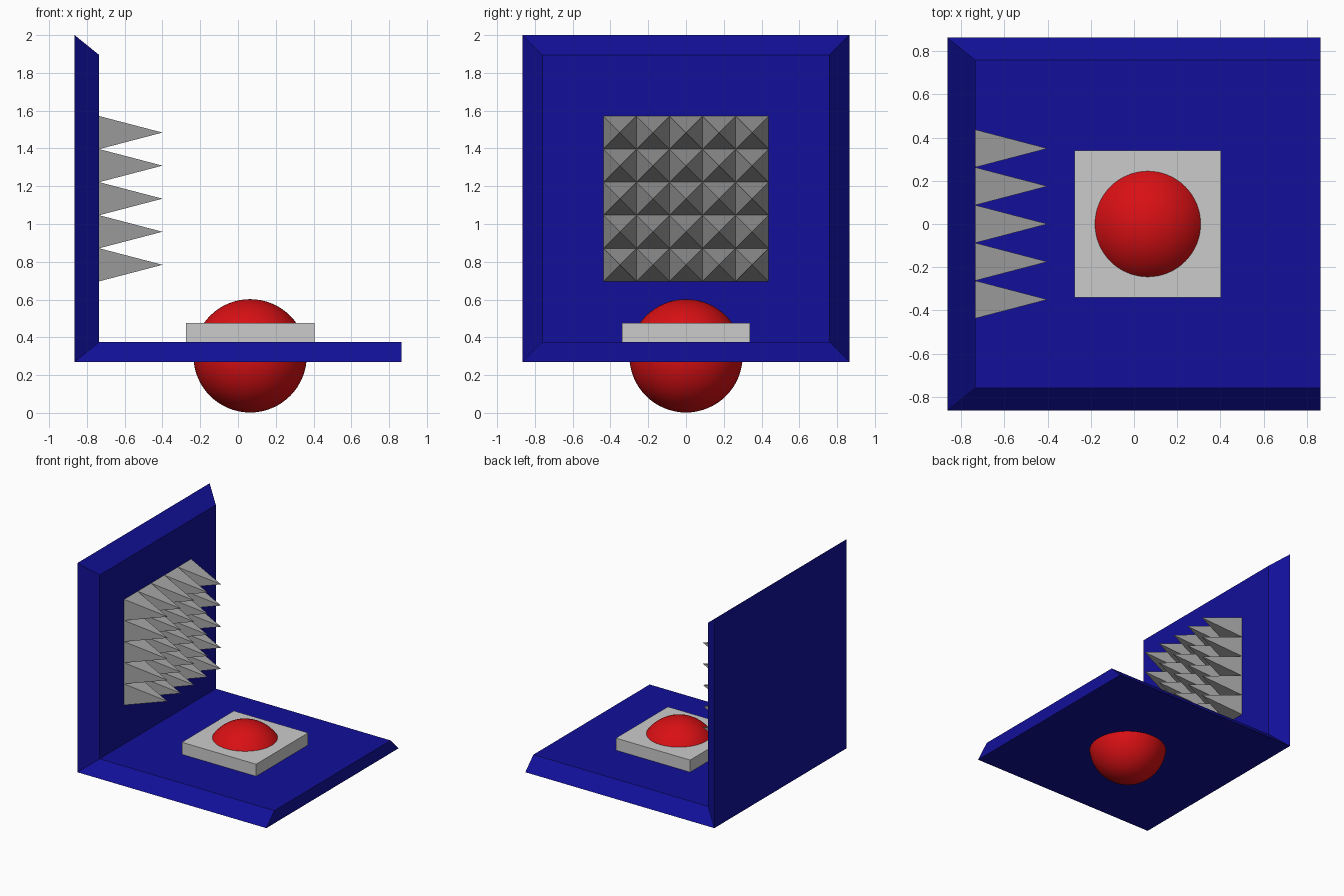
import bpy, bmesh
from math import pi
from mathutils import Matrix, Vector

if "Cube" in bpy.data.objects:
    bpy.data.objects.remove(bpy.data.objects["Cube"])


def material(name, rgb):
    m = bpy.data.materials.new(name)
    m.diffuse_color = (*rgb, 1)
    m.use_nodes = True
    m.node_tree.nodes["Principled BSDF"].inputs["Base Color"].default_value = m.diffuse_color
    return m


def finish(name, bm, mat=None):
    bmesh.ops.recalc_face_normals(bm, faces=bm.faces)
    me = bpy.data.meshes.new(name)
    bm.to_mesh(me)
    bm.free()
    ob = bpy.data.objects.new(name, me)
    bpy.context.collection.objects.link(ob)
    if mat:
        me.materials.append(mat)
    return ob


blue = material("blue", (0.006, 0.005, 0.32))
red = material("red", (0.69, 0.005, 0.007))
dark_grey = material("dark_grey", (0.37, 0.37, 0.37))

HALF, INNER = 0.865, 0.76        # outer half width, half width inside the bevels
WALL_X, FLOOR_Z = -0.735, 0.375  # inner faces of wall and floor
BOTTOM, PITCH = 0.27, 0.175      # underside height, spike spacing

# L-shaped wall and floor: six-point profile, inner points drawn in to form bevels
profile = [(-HALF, BOTTOM, HALF), (HALF, BOTTOM, HALF), (HALF, FLOOR_Z, INNER),
           (WALL_X, FLOOR_Z, INNER), (WALL_X, 1.895, INNER), (-HALF, 2.0, HALF)]
bm = bmesh.new()
near, far = ([bm.verts.new((x, s * y, z)) for x, z, y in profile] for s in (-1, 1))
for i in range(6):
    j = (i + 1) % 6
    bm.faces.new((near[i], near[j], far[j], far[i]))
for side in (near, far):
    # split each side along the inner/outer corner into floor and wall bevels
    bm.faces.new([side[i] for i in (0, 1, 2, 3)])
    bm.faces.new([side[i] for i in (0, 3, 4, 5)])
finish("wall_and_floor", bm, blue)

# 5 x 5 grid of square pyramids pointing out of the wall
bm = bmesh.new()
for row in range(-2, 3):
    for col in range(-2, 3):
        place = (Matrix.Translation((WALL_X + 0.1675, col * PITCH, 1.134 + row * PITCH))
                 @ Matrix.Rotation(pi / 2, 4, 'Y') @ Matrix.Rotation(pi / 4, 4, 'Z'))
        bmesh.ops.create_cone(bm, cap_ends=True, segments=4, radius1=PITCH / 2 ** 0.5,
                              radius2=0, depth=0.335, matrix=place)
bmesh.ops.remove_doubles(bm, verts=[v for v in bm.verts if v.co.x > WALL_X + 0.1], dist=1e-4)
finish("wall_spikes", bm, dark_grey)

# Square plate around the button
bm = bmesh.new()
bmesh.ops.create_cube(bm, size=1, matrix=Matrix.LocRotScale(
    Vector((0.064, 0, 0.425)), None, Vector((0.68, 0.68, 0.1))))
finish("button_plate", bm)

# Red ball poking through plate and floor
bm = bmesh.new()
bmesh.ops.create_uvsphere(bm, u_segments=64, v_segments=32, radius=0.3,
                          matrix=Matrix.Translation((0.064, 0, 0.302)))
for f in bm.faces:
    f.smooth = True
finish("button_ball", bm, red)
